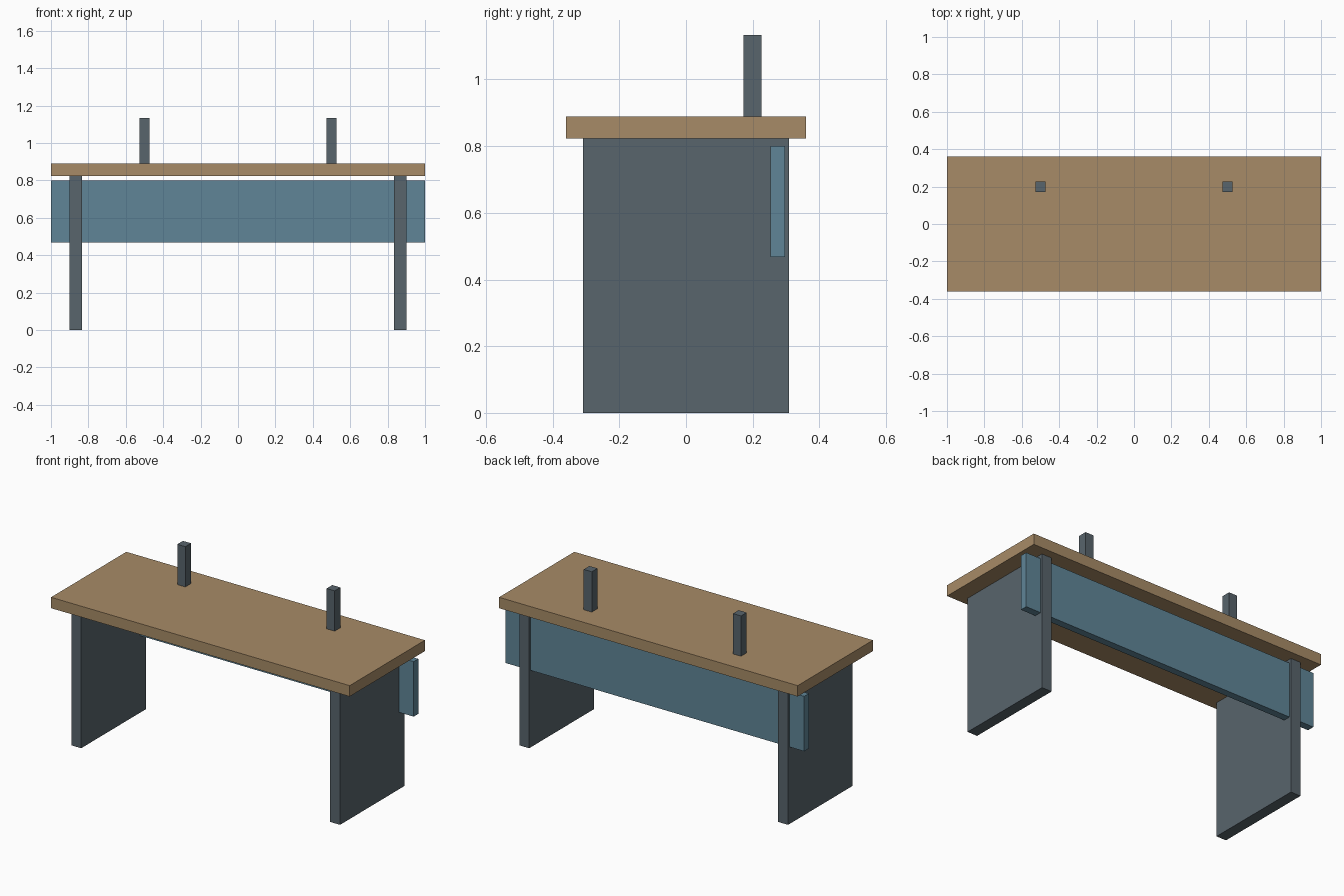
import bpy

cube = bpy.data.objects.get("Cube")
if cube:
    bpy.data.objects.remove(cube, do_unlink=True)


def make_material(name, rgb):
    mat = bpy.data.materials.new(name)
    mat.use_nodes = True
    colour = (*rgb, 1.0)
    mat.diffuse_color = colour
    mat.node_tree.nodes["Principled BSDF"].inputs["Base Color"].default_value = colour
    return mat


def box(name, x, y, z, mat):
    """Box spanning the given (low, high) range on each axis."""
    spans = (x, y, z)
    bpy.ops.mesh.primitive_cube_add(size=1, location=[(a + b) / 2 for a, b in spans])
    obj = bpy.context.object
    obj.name = name
    obj.scale = [b - a for a, b in spans]
    bpy.ops.object.transform_apply(location=False, rotation=False, scale=True)
    obj.data.materials.append(mat)
    return obj


wood = make_material("warm wood", (0.39, 0.26, 0.135))
slate = make_material("slate grey", (0.098, 0.128, 0.15))
blue = make_material("dusty blue", (0.115, 0.235, 0.31))

# Worktop and the modesty panel across the back
box("desk_top", (-1, 1), (-0.36, 0.36), (0.823, 0.889), wood)
box("modesty_panel", (-1, 1), (0.253, 0.297), (0.467, 0.8), blue)

# Slab legs and short posts, one of each per side
for side, sign in (("left", 1), ("right", -1)):
    leg_x = sorted((sign * 0.834, sign * 0.9))
    box(side + "_leg", leg_x, (-0.309, 0.309), (0, 0.823), slate)
    post_x = sorted((sign * 0.473, sign * 0.527))
    box(side + "_post", post_x, (0.172, 0.226), (0.889, 1.133), slate)
